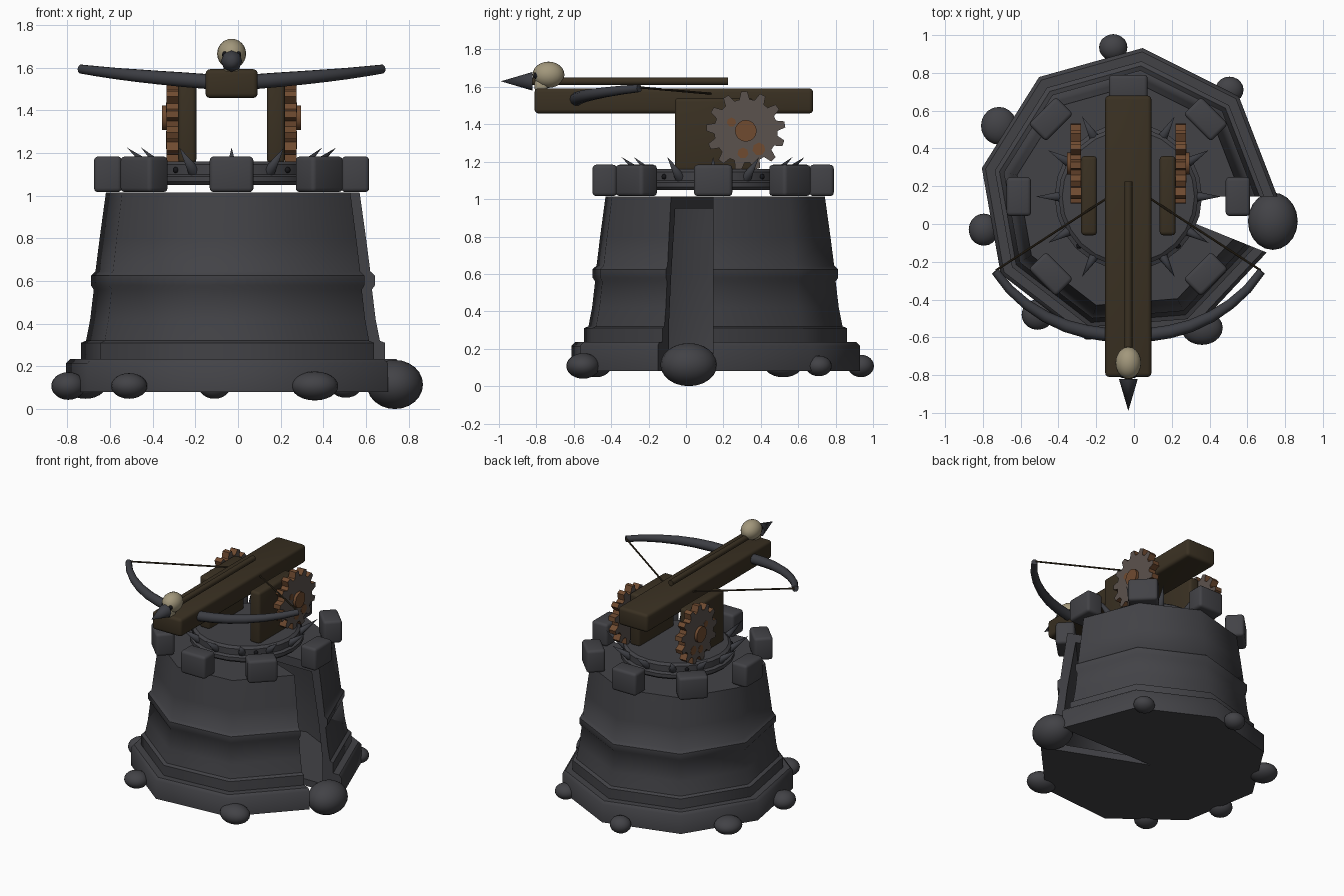
import bpy, bmesh
from math import sin, cos, pi, radians
from mathutils import Vector, Matrix

cube = bpy.data.objects.get("Cube")
if cube:
    bpy.data.objects.remove(cube)


def material(name, *rgb):
    m = bpy.data.materials.new(name)
    m.use_nodes = True
    m.diffuse_color = (*rgb, 1)
    m.node_tree.nodes["Principled BSDF"].inputs["Base Color"].default_value = (*rgb, 1)
    return m


stone = material("dark_stone", .055, .055, .062)
iron = material("dark_iron", .045, .047, .056)
wood = material("dark_wood", .042, .03, .016)
steel = material("worn_steel", .105, .085, .075)
rust = material("rust", .16, .07, .03)
bone = material("bone", .36, .31, .2)
black = material("black", .008, .008, .01)

CX, CY = -.03, .145          # tower axis


def finish(name, bm, mats, angle=None):
    bmesh.ops.remove_doubles(bm, verts=bm.verts, dist=1e-5)
    bmesh.ops.recalc_face_normals(bm, faces=bm.faces)
    me = bpy.data.meshes.new(name)
    bm.to_mesh(me)
    bm.free()
    for m in mats:
        me.materials.append(m)
    ob = bpy.data.objects.new(name, me)
    bpy.context.collection.objects.link(ob)
    if angle:
        bpy.ops.object.select_all(action='DESELECT')
        ob.select_set(True)
        bpy.context.view_layer.objects.active = ob
        bpy.ops.object.shade_smooth_by_angle(angle=radians(angle))
    return ob


def box(name, loc, size, mat, bevel=.02, turn=0):
    bm = bmesh.new()
    bmesh.ops.create_cube(bm, size=1, matrix=Matrix.Diagonal((*size, 1)))
    bmesh.ops.bevel(bm, geom=bm.edges[:], offset=bevel, segments=3, profile=.5, affect='EDGES')
    ob = finish(name, bm, [mat], 35)
    ob.location = loc
    ob.rotation_euler.z = turn
    return ob


def ball(name, loc, size, mat, turn=0):
    bm = bmesh.new()
    bmesh.ops.create_uvsphere(bm, u_segments=20, v_segments=12, radius=1,
                              matrix=Matrix.Diagonal((*size, 1)))
    ob = finish(name, bm, [mat], 60)
    ob.location = loc
    ob.rotation_euler.z = turn
    return ob


def rod(name, a, b, r1, r2, mat, sides=12):
    a, b = Vector(a), Vector(b)
    d = b - a
    bm = bmesh.new()
    bmesh.ops.create_cone(bm, cap_ends=True, segments=sides, radius1=r1, radius2=r2, depth=d.length)
    ob = finish(name, bm, [mat], 50)
    ob.location = (a + b) / 2
    ob.rotation_euler = d.to_track_quat('Z', 'Y').to_euler()
    return ob


def revolve(name, profile, steps, sweep, mat, angle):
    """Sweep a closed (radius, z) outline round the tower axis, capping an open sweep."""
    bm = bmesh.new()
    full = sweep >= 360
    rings = []
    for i in range(steps if full else steps + 1):
        t = radians(sweep * i / steps)
        rings.append([bm.verts.new((CX + r * cos(t), CY + r * sin(t), z)) for r, z in profile])
    n = len(profile)
    for i in range(steps):
        a, b = rings[i], rings[(i + 1) % len(rings)]
        for j in range(n):
            k = (j + 1) % n
            if profile[j][0] + profile[k][0] > 0:
                bm.faces.new((a[j], a[k], b[k], b[j]))
    if not full:
        bm.faces.new(rings[0])
        bm.faces.new(rings[-1])
    bmesh.ops.remove_doubles(bm, verts=bm.verts, dist=1e-5)
    bmesh.ops.dissolve_degenerate(bm, edges=bm.edges, dist=1e-6)
    return finish(name, bm, [mat], angle)


# Hollow tower with a narrow open wedge on its left side
outer = [(0, .08), (.79, .08), (.79, .215), (.77, .235), (.72, .235), (.72, .31), (.695, .32),
         (.675, .42), (.658, .56), (.672, .58), (.672, .625), (.65, .645), (.63, .8), (.6, 1.015)]
inner = [(0, 1.015), (0, .95), (.54, .95), (.6, .58), (.63, .33), (.63, .13), (0, .13)]
revolve("tower", outer + inner, 8, 338, stone, 44)

# Battlements
for i in range(8):
    t = i * pi / 4
    box("battlement", (CX + .58 * cos(t), CY + .58 * sin(t), 1.1), (.13, .205, .168), stone, .02, t)

# Turntable with spikes and rivets
revolve("turntable", [(0, 1.05), (.375, 1.05), (.39, 1.065), (.39, 1.09), (.37, 1.1), (.37, 1.145),
                      (.35, 1.16), (0, 1.16)], 24, 360, stone, 30)


def around(t, r, z):
    return (CX + r * cos(t), CY + r * sin(t), z)


for i in range(12):
    t = i * pi / 6
    rod("spike", around(t, .355, 1.115), around(t, .49, 1.225), .028, 0, iron, 8)
for i in range(4):
    t = pi / 4 + i * pi / 2
    ball("rivet", around(t, .37, 1.12), (.014, .014, .014), black)

# Boulders round the foot: x, y, width, depth, height radii
boulders = [(-.11, .935, .075, .07, .06), (.505, .71, .075, .07, .055), (-.715, .52, .095, .1, .06),
            (-.795, -.03, .08, .085, .065), (-.51, -.48, .085, .08, .06), (.36, -.55, .11, .09, .068)]
for x, y, w, d, h in boulders:
    ball("boulder", (x, y, .108), (w, d, h), stone)
ball("large_boulder", (.735, .015, .115), (.132, .152, .115), stone)

# Wooden stock and its two uprights
box("stock", (CX, -.065, 1.525), (.245, 1.49, .135), wood, .022)
for s in (-1, 1):
    box("upright", (CX + s * .208, .15, 1.345), (.085, .42, .39), wood, .02)


# Toothed gears outside the uprights: steel sides, rusty rims
def gear(side):
    bm = bmesh.new()
    teeth = 13
    rim = []
    for i in range(teeth):
        for off, r in ((0, .17), (.18, .212), (.5, .212), (.68, .17)):
            t = 2 * pi * (i + off) / teeth
            rim.append((r * cos(t), r * sin(t)))
    x0, x1 = CX + side * .25, CX + side * .305
    for x in (x0, x1):
        bm.faces.new([bm.verts.new((x, .32 + y, 1.365 + z)) for y, z in rim])
    n = len(rim)
    bm.verts.ensure_lookup_table()
    v = bm.verts
    for i in range(n):
        k = (i + 1) % n
        f = bm.faces.new((v[i], v[k], v[n + k], v[n + i]))
        f.material_index = 1
    finish("gear", bm, [steel, rust])
    y, z = .32, 1.365
    rod("gear_hub", (x0, y, z), (CX + side * .325, y, z), .058, .058, rust, 16)
    # rust stain plates
    for a, r, size in ((-.95, .12, .035), (-1.7, .12, .03), (2.6, .09, .025)):
        p = (y + r * cos(a), z + r * sin(a))
        rod("rust_stain", (x1 - side * .002, *p), (x1 + side * .002, *p), size, size, rust, 7)


gear(-1)
gear(1)


# Bow arms and string
def tube(name, points, mat, bevel):
    cu = bpy.data.curves.new(name, 'CURVE')
    cu.dimensions = '3D'
    cu.bevel_depth = bevel
    cu.bevel_resolution = 3
    cu.use_fill_caps = True
    sp = cu.splines.new('POLY')
    sp.points.add(len(points) - 1)
    for p, (x, y, z, r) in zip(sp.points, points):
        p.co = (x, y, z, 1)
        p.radius = r
    sp.use_smooth = len(points) > 2
    cu.materials.append(mat)
    ob = bpy.data.objects.new(name, cu)
    bpy.context.collection.objects.link(ob)


half = [(0, -.59, 1.53, 1), (.12, -.585, 1.535, 1), (.22, -.57, 1.543, .98), (.33, -.54, 1.552, .92),
        (.44, -.49, 1.562, .85), (.54, -.425, 1.572, .76), (.63, -.345, 1.583, .68),
        (.705, -.25, 1.593, .6)]
arms = [(-x, y, z, r) for x, y, z, r in reversed(half)] + half[1:]
tube("bow", [(CX + x, y, z, r) for x, y, z, r in arms], iron, .036)
for s in (-1, 1):
    tube("bowstring", [(CX + s * .7, -.245, 1.597, 1), (CX, .21, 1.557, 1)], wood, .006)

# Bolt with a pointed head
rod("bolt_shaft", (CX, .225, 1.63), (CX, -.84, 1.63), .021, .021, wood, 12)
rod("bolt_head", (CX, -.82, 1.63), (CX, -.99, 1.63), .05, 0, iron, 8)

# Skull threaded on the bolt
ball("skull", (CX, -.735, 1.665), (.068, .085, .07), bone)
box("skull_jaw", (CX, -.775, 1.607), (.075, .07, .065), bone, .02)
for s in (-1, 1):
    ball("eye_socket", (CX + s * .028, -.802, 1.66), (.017, .014, .018), black)
